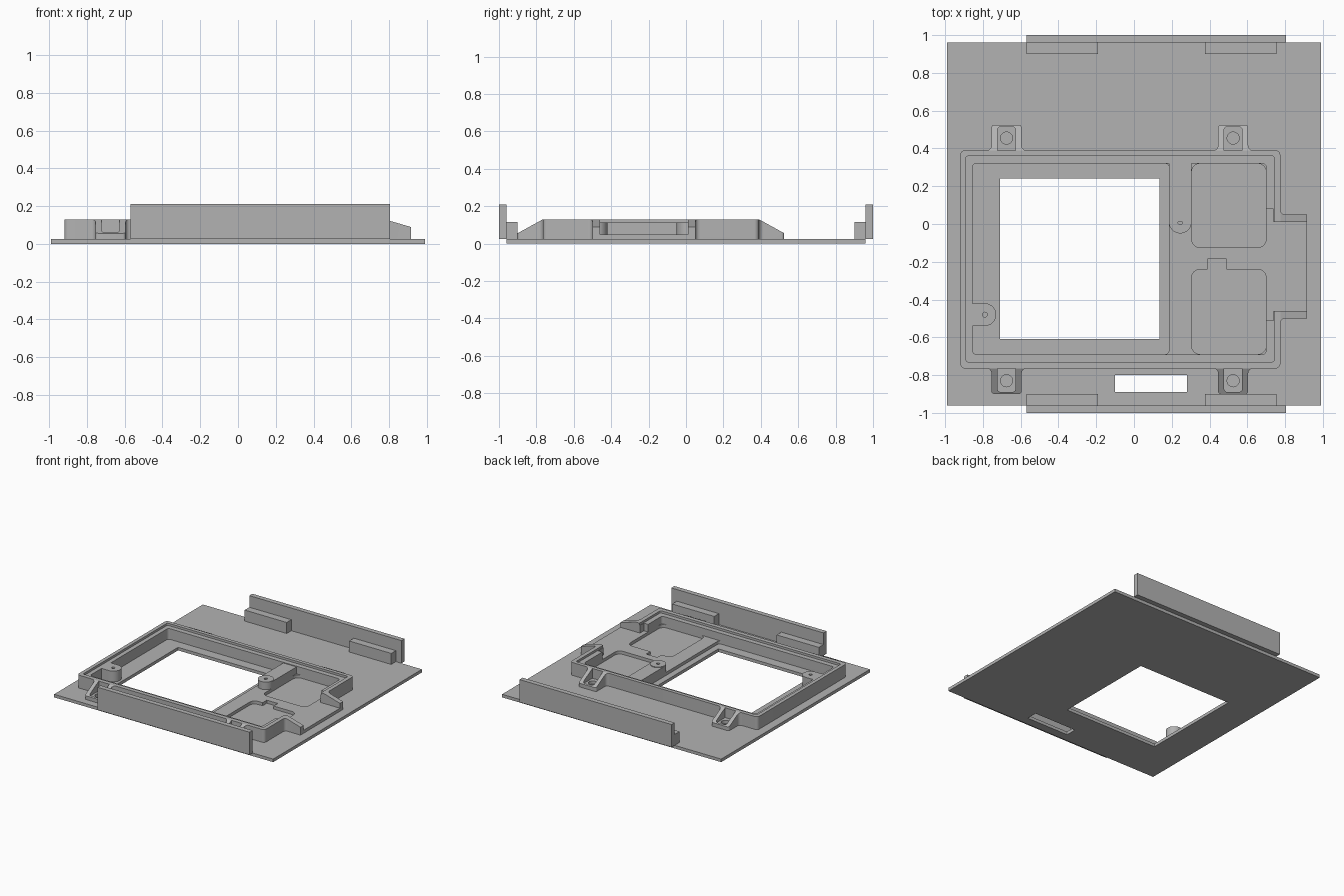
import bpy, bmesh
from math import pi, cos, sin, radians

cube = bpy.data.objects.get("Cube")
if cube:
    bpy.data.objects.remove(cube, do_unlink=True)

grey = bpy.data.materials.new("light grey")
grey.use_nodes = True
GREY = (0.45, 0.45, 0.45, 1)
grey.diffuse_color = GREY
grey.node_tree.nodes["Principled BSDF"].inputs["Base Color"].default_value = GREY

BASE = 0.025    # top of the plate
FLOOR = 0.05    # raised floor inside the frame
LEDGE = 0.112   # step inside the rim
RIM = 0.13      # top of the rim
ABOVE = 0.3     # cutters end here
parts = []


def arc(cx, cy, r, a0, a1, n):
    return [(cx + r * cos(a0 + (a1 - a0) * i / n), cy + r * sin(a0 + (a1 - a0) * i / n))
            for i in range(n + 1)]


def circle(cx, cy, r, n=32):
    return arc(cx, cy, r, 0, 2 * pi, n)[:-1]


def rect(x0, x1, y0, y1, r=0):
    if not r:
        return [(x0, y0), (x1, y0), (x1, y1), (x0, y1)]
    corners = [(x1 - r, y1 - r), (x0 + r, y1 - r), (x0 + r, y0 + r), (x1 - r, y0 + r)]
    pts = []
    for i, (cx, cy) in enumerate(corners):
        pts += arc(cx, cy, r, i * pi / 2, (i + 1) * pi / 2, 6)
    return pts


def prism(name, outline, z0, z1, slope=None):
    """Extrude an outline upwards; slope gives the top height from x and y."""
    bm = bmesh.new()
    face = bm.faces.new([bm.verts.new((x, y, z0)) for x, y in outline])
    top = bmesh.ops.extrude_face_region(bm, geom=[face])["geom"]
    for v in top:
        if isinstance(v, bmesh.types.BMVert):
            v.co.z = slope(v.co.x, v.co.y) if slope else z1
    bmesh.ops.recalc_face_normals(bm, faces=bm.faces)
    mesh = bpy.data.meshes.new(name)
    bm.to_mesh(mesh)
    bm.free()
    mesh.materials.append(grey)
    obj = bpy.data.objects.new(name, mesh)
    bpy.context.collection.objects.link(obj)
    parts.append(obj)
    return obj


def cut(target, outline, z0, z1=ABOVE):
    """Remove a prism from the target."""
    cutter = prism("cutter", outline, z0, z1)
    cutter.hide_render = True
    mod = target.modifiers.new("cut", 'BOOLEAN')
    mod.operation, mod.solver, mod.object = 'DIFFERENCE', 'EXACT', cutter
    bpy.context.view_layer.update()
    mesh = bpy.data.meshes.new_from_object(
        target.evaluated_get(bpy.context.evaluated_depsgraph_get()))
    target.modifiers.clear()
    target.data = mesh
    parts.remove(cutter)
    bpy.data.objects.remove(cutter, do_unlink=True)


# Base plate with window and slot
plate = prism("base_plate", rect(-0.99, 0.99, -0.96, 0.96), 0, BASE)
cut(plate, rect(-0.71, 0.135, -0.61, 0.24), -0.1)
cut(plate, rect(-0.10, 0.28, -0.89, -0.80), -0.1)

# Side flanges with their support blocks
for side, y in (("front", -1), ("back", 1)):
    lo, hi = sorted((y * 0.96, y))
    prism(side + "_flange", rect(-0.57, 0.805, lo, hi), BASE, 0.21)
    lo, hi = sorted((y * 0.90, y * 0.96))
    for where, x in (("right", -0.57), ("left", 0.375)):
        prism(f"{side}_{where}_block", rect(x, x + 0.38, lo, hi), BASE, 0.115)

# Frame: stepped rim, open bay, raised floor, two pockets, side opening
frame = prism("frame", rect(-0.92, 0.775, -0.765, 0.39, 0.025), BASE, RIM)
cut(frame, rect(-0.89, 0.742, -0.73, 0.36, 0.012), LEDGE)
cut(frame, rect(-0.855, 0.70, -0.69, 0.32, 0.02), FLOOR)
cut(frame, rect(-0.855, 0.185, -0.69, 0.32, 0.02), 0)
cut(frame, rect(0.305, 0.70, -0.125, 0.32, 0.045), 0)
cut(frame, rect(0.305, 0.70, -0.69, -0.24, 0.045), 0)
cut(frame, rect(0.39, 0.49, -0.30, -0.185), 0)
cut(frame, rect(0.65, 0.738, -0.51, 0.08), FLOOR)
cut(frame, rect(0.72, 0.90, -0.46, 0.01), FLOOR)

# Bridge ending in a screw post
prism("bridge", rect(0.185, 0.305, 0.01, 0.32), BASE, 0.106)
post = prism("bridge_post", circle(0.245, 0.01, 0.06), BASE, LEDGE)
cut(post, circle(0.245, 0.01, 0.013, 16), FLOOR)

# Screw boss on the right wall
boss_outline = arc(-0.79, -0.48, 0.06, -pi / 2, pi / 2, 16) + [(-0.857, -0.42), (-0.857, -0.54)]
boss = prism("wall_boss", boss_outline, BASE, LEDGE)
cut(boss, circle(-0.79, -0.48, 0.013, 16), FLOOR)

# Side spout with sloping cheeks and filleted root
FILLET = 0.025
spout_outline = (arc(0.775 + FILLET, 0.05 + FILLET, FILLET, pi, 1.5 * pi, 6)
                 + [(0.915, 0.05), (0.915, -0.50)]
                 + arc(0.775 + FILLET, -0.50 - FILLET, FILLET, pi / 2, pi, 6))
spout = prism("side_spout", spout_outline, BASE, RIM,
              lambda x, y: RIM - 0.29 * (x - 0.775))
cut(spout, rect(0.70, 1.0, -0.46, 0.01), FLOOR)

# Mounting lugs: flared, sloping cheeks around a drilled pad
for side, sign, edge, length in (("back", 1, 0.39, 0.135), ("front", -1, -0.765, 0.135)):
    for where, cx in (("right", -0.675), ("left", 0.525)):
        half = arc(0.08 + FILLET, FILLET, FILLET, 1.5 * pi, pi, 6)
        half += arc(0.065, length - 0.015, 0.015, 0, pi / 2, 4)
        shape = half + [(-x, d) for x, d in reversed(half)]
        lug = prism(f"{side}_{where}_lug",
                    [(cx + x, edge + sign * d) for x, d in shape], BASE, RIM,
                    lambda x, y: RIM - 0.55 * abs(y - edge))
        lo, hi = sorted((edge - sign * 0.05, edge + sign * (length - 0.01)))
        cut(lug, rect(cx - 0.048, cx + 0.048, lo, hi, 0.018), FLOOR)
        cut(lug, circle(cx, edge + sign * 0.065, 0.032), 0)

# Smooth the round walls, keep the edges crisp
bpy.ops.object.select_all(action='DESELECT')
for obj in parts:
    obj.select_set(True)
bpy.context.view_layer.objects.active = plate
bpy.ops.object.shade_smooth_by_angle(angle=radians(30))
